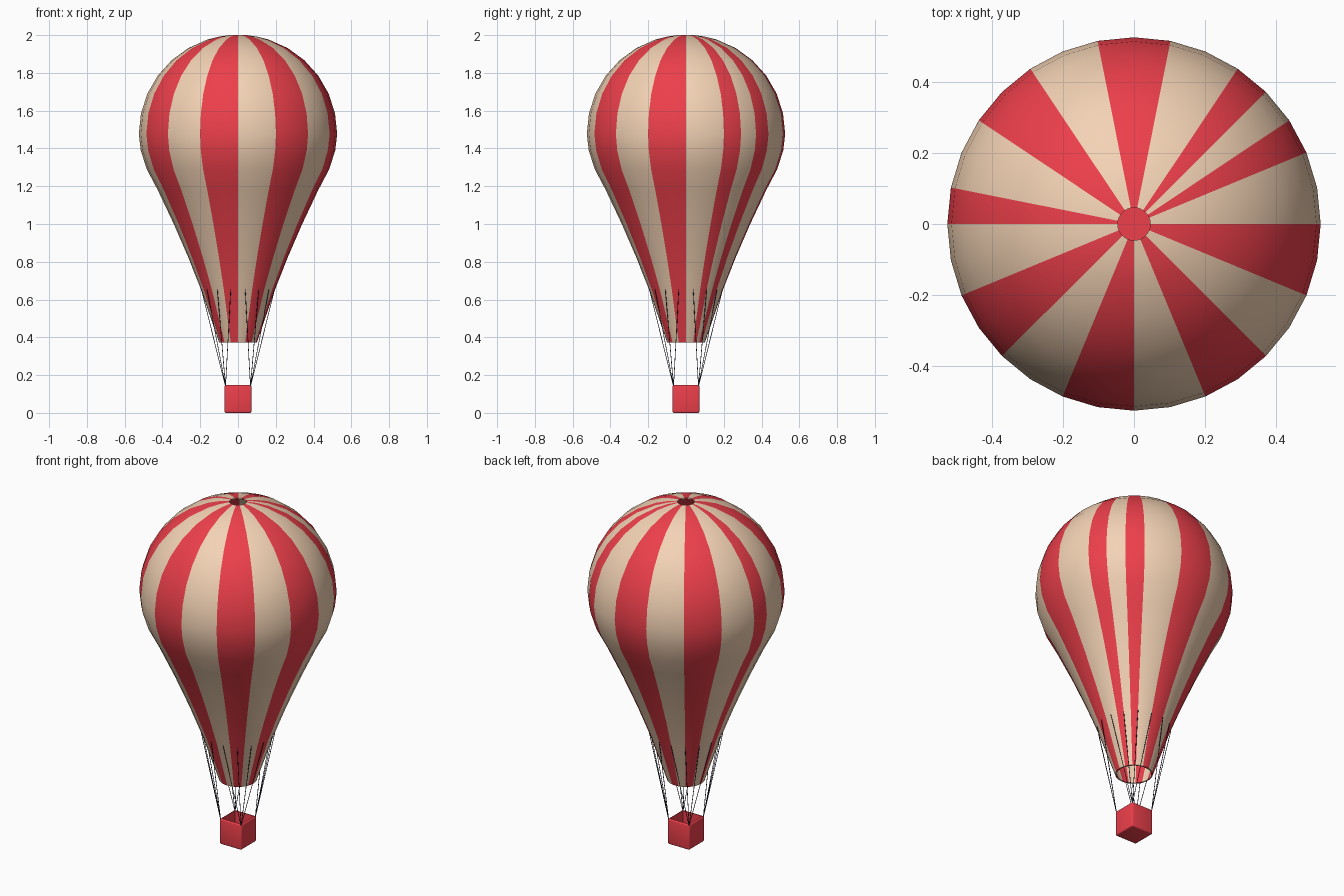
import bpy, bmesh
from math import sin, cos, pi, radians
from mathutils import Vector

if "Cube" in bpy.data.objects:
    bpy.data.objects.remove(bpy.data.objects["Cube"])


def material(name, rgb):
    m = bpy.data.materials.new(name)
    m.diffuse_color = (*rgb, 1)
    m.use_nodes = True
    m.node_tree.nodes["Principled BSDF"].inputs["Base Color"].default_value = m.diffuse_color
    return m


RED = material("red", (0.85, 0.05, 0.07))
CREAM = material("cream", (0.9, 0.65, 0.46))
DARK = material("dark_rope", (0.02, 0.02, 0.05))


def finish(name, bm, mats, angle=35):
    me = bpy.data.meshes.new(name)
    bmesh.ops.recalc_face_normals(bm, faces=bm.faces)
    bm.to_mesh(me)
    bm.free()
    for m in mats:
        me.materials.append(m)
    me.shade_smooth()
    me.set_sharp_from_angle(angle=radians(angle))
    ob = bpy.data.objects.new(name, me)
    bpy.context.collection.objects.link(ob)
    return ob


# Envelope: thin double-walled lathe, open at mouth and crown, uneven stripes
SEG = 32
RED_GORES = {2, 4, 7, 8, 11, 12, 15, 18, 19, 22, 23, 26, 27, 30, 31}
outer = [(0.1, 0.372), (0.195, 0.65), (0.262, 0.82), (0.34, 1.0),
         (0.425, 1.18), (0.483, 1.29), (0.515, 1.39)]
outer += [(0.525 * cos(radians(a)), 1.477 + 0.525 * sin(radians(a)))
          for a in (0, 12, 24, 36, 48, 60, 72, 79, 85)]
T = 0.008
inner = []
for i, (r, z) in enumerate(outer):
    a = Vector(outer[max(i - 1, 0)])
    b = Vector(outer[min(i + 1, len(outer) - 1)])
    d = (b - a).normalized()
    inner.append((r - d.y * T, z + d.x * T))
inner[0] = (outer[0][0] - T, outer[0][1])
inner[-1] = (outer[-1][0], outer[-1][1] - T)
profile = outer + inner[::-1]

bm = bmesh.new()
rings = [[bm.verts.new((r * cos(2 * pi * s / SEG), r * sin(2 * pi * s / SEG), z))
          for s in range(SEG)] for r, z in profile]
for i, ring in enumerate(rings):
    nxt = rings[(i + 1) % len(rings)]
    for s in range(SEG):
        t = (s + 1) % SEG
        f = bm.faces.new((ring[s], ring[t], nxt[t], nxt[s]))
        f.material_index = 0 if s in RED_GORES else 1
finish("envelope", bm, [RED, CREAM], 50)

# Basket: rounded box hollowed from the top
H, W = 0.148, 0.071
bm = bmesh.new()
bmesh.ops.create_cube(bm, size=1)
for v in bm.verts:
    v.co = (v.co.x * 2 * W, v.co.y * 2 * W, (v.co.z + 0.5) * H)
bmesh.ops.bevel(bm, geom=bm.edges[:], offset=0.008, segments=3,
                profile=0.5, affect='EDGES')
top = max(bm.faces, key=lambda f: f.calc_center_median().z + f.calc_area())
bmesh.ops.inset_region(bm, faces=[top], thickness=0.002)
ret = bmesh.ops.extrude_discrete_faces(bm, faces=[top])
bmesh.ops.translate(bm, verts=ret["faces"][0].verts, vec=(0, 0, -0.13))
finish("basket", bm, [RED])

# Ropes: four fan out from each basket corner to the envelope
bm = bmesh.new()
N = 16
for k in range(N):
    a = 2 * pi * (k + 0.5) / N
    p = Vector((0.066 if cos(a) > 0 else -0.066, 0.066 if sin(a) > 0 else -0.066, 0.14))
    q = Vector((0.197 * cos(a), 0.197 * sin(a), 0.652))
    d = q - p
    mat = d.to_track_quat('Z', 'Y').to_matrix().to_4x4()
    mat.translation = (p + q) / 2
    bmesh.ops.create_cone(bm, cap_ends=True, segments=6, radius1=0.0017,
                          radius2=0.0017, depth=d.length, matrix=mat)
finish("ropes", bm, [DARK], 65)
